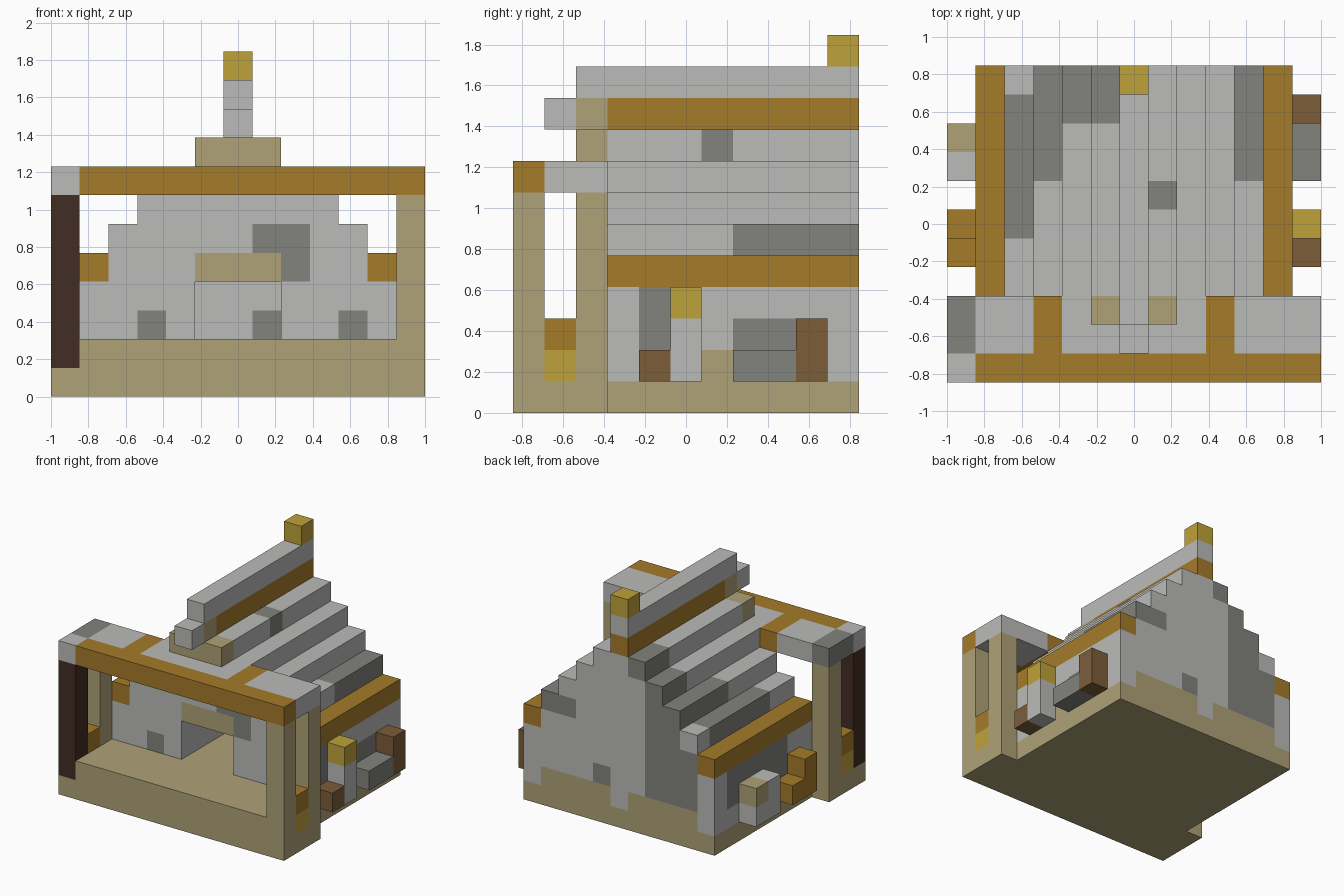
import bpy
import bmesh
from mathutils import Vector

cube = bpy.data.objects.get("Cube")
if cube:
    bpy.data.objects.remove(cube, do_unlink=True)

UNIT = 2 / 13
ORIGIN = Vector((-1, -5.5 * UNIT, 0))


# Flat colour palette
def linear(c):
    c /= 255
    return c / 12.92 if c <= 0.04045 else ((c + 0.055) / 1.055) ** 2.4


def material(name, *rgb):
    mat = bpy.data.materials.new(name)
    color = [linear(c) for c in rgb] + [1]
    mat.use_nodes = True
    mat.diffuse_color = color
    bsdf = next(n for n in mat.node_tree.nodes if n.type == 'BSDF_PRINCIPLED')
    bsdf.inputs["Base Color"].default_value = color
    bsdf.inputs["Roughness"].default_value = 0.9
    return mat


stone = material("light stone", 187, 187, 186)
dark_stone = material("dark stone", 130, 131, 125)
timber = material("orange timber", 165, 123, 42)
sand = material("pale sand", 175, 162, 120)
gold = material("gold", 190, 162, 58)
brown = material("brown wood", 125, 93, 58)
dark_wood = material("dark wood", 66, 45, 36)


# Cell ranges are inclusive; a single number means one cell
def span(v):
    return v if isinstance(v, tuple) else (v, v)


def paint(mat, x=(0, 12), y=(0, 10), z=(0, 11)):
    return mat, (span(x), span(y), span(z))


def block(name, mat, x, y, z, *patches):
    """Box on the cell grid; each surface cell takes the last matching patch."""
    ranges = [span(x), span(y), span(z)]
    mesh = bpy.data.meshes.new(name)
    mats = [mat]
    for patch in patches:
        if patch[0] not in mats:
            mats.append(patch[0])
    for m in mats:
        mesh.materials.append(m)
    bm = bmesh.new()
    for axis in range(3):
        a, b = (axis + 1) % 3, (axis + 2) % 3
        for side in (0, 1):
            for p in range(ranges[a][0], ranges[a][1] + 1):
                for q in range(ranges[b][0], ranges[b][1] + 1):
                    cell = [0, 0, 0]
                    cell[axis], cell[a], cell[b] = ranges[axis][side], p, q
                    corners = []
                    for da, db in ((0, 0), (1, 0), (1, 1), (0, 1)):
                        v = Vector(cell)
                        v[axis] += side
                        v[a] += da
                        v[b] += db
                        corners.append(bm.verts.new(ORIGIN + v * UNIT))
                    face = bm.faces.new(corners if side else corners[::-1])
                    for color, box in patches:
                        if all(lo <= c <= hi for c, (lo, hi) in zip(cell, box)):
                            face.material_index = mats.index(color)
    bmesh.ops.remove_doubles(bm, verts=bm.verts, dist=UNIT / 100)
    bm.to_mesh(mesh)
    bm.free()
    obj = bpy.data.objects.new(name, mesh)
    bpy.context.collection.objects.link(obj)
    return obj


DEPTH = (3, 10)   # house, front to back
PORCH = (0, 2)    # porch, front to back

# Foundation and porch floor
block("house_base", sand, (1, 11), DEPTH, 0)
block("room_floor", sand, (5, 7), (3, 9), 1)
block("porch_floor", sand, (0, 12), PORCH, (0, 1),
      paint(dark_wood, x=0, y=0, z=1),
      paint(gold, x=0, y=1, z=1),
      paint(gold, x=12, y=1, z=1))

# House walls around the room
block("right_wall", stone, (1, 4), DEPTH, (1, 3),
      paint(dark_stone, x=3, y=3, z=2),
      paint(dark_stone, x=1, y=(5, 9), z=(2, 3)),
      paint(dark_stone, x=(2, 4), y=10),
      paint(sand, x=(2, 4), y=10, z=1))
block("left_wall", stone, (8, 11), DEPTH, (1, 3),
      paint(dark_stone, x=10, y=3, z=2),
      paint(dark_stone, x=11, y=(7, 8), z=2),
      paint(dark_stone, x=11, y=4, z=(2, 3)),
      paint(sand, x=11, y=6, z=1),
      paint(sand, x=(8, 10), y=10, z=1))
block("back_wall", stone, (5, 7), 10, (1, 3),
      paint(dark_stone, x=7, z=2),
      paint(sand, x=5, z=1),
      paint(sand, x=7, z=1))

# Stepped roof, one tier per course
tiers = {
    4: [paint(timber, x=1), paint(timber, x=11),
        paint(sand, x=(5, 7), y=3), paint(dark_stone, x=8, y=3),
        paint(dark_stone, x=(2, 4), y=10)],
    5: [paint(dark_stone, x=2, y=(5, 9)), paint(dark_stone, x=10, y=(7, 10)),
        paint(dark_stone, x=9, y=10), paint(dark_stone, x=(7, 8), y=3),
        paint(dark_stone, x=(3, 4), y=10)],
    6: [paint(dark_stone, x=3, y=(7, 10)), paint(dark_stone, x=4, y=10)],
    7: [paint(dark_stone, x=4, y=(9, 10))],
    8: [paint(dark_stone, x=5, y=(9, 10)), paint(dark_stone, x=7, y=6)],
}
for level, patches in tiers.items():
    block(f"roof_tier_{level - 3}", stone, (level - 3, 15 - level), DEPTH,
          level, *patches)

# Ridge, gable front and finial
block("gable_front", sand, (5, 7), 2, 8)
block("ridge_beam", timber, 6, (1, 10), 9,
      paint(stone, y=1), paint(sand, y=2))
block("ridge_cap", stone, 6, (2, 10), 10)
block("ridge_finial", gold, 6, 10, 11)

# Porch posts, rails and roof
for side, x in (("right", 0), ("left", 12)):
    block(f"{side}_front_post", sand if x else dark_wood, x, 0, (2, 6))
    block(f"{side}_rear_post", sand, x, 2, (2, 6))
    block(f"{side}_rail", timber, x, 1, 2)
block("porch_roof", stone, (0, 12), PORCH, 7,
      paint(timber, x=3), paint(timber, x=9),
      paint(timber, x=(1, 12), y=0),
      paint(dark_stone, x=0, y=(1, 2)))

# Furnishings along the left side
block("left_crate", brown, 12, 4, 1)
block("left_lamp", stone, 12, 5, (1, 3), paint(gold, z=3))
block("left_bench", dark_stone, 12, (7, 8), 1)
block("left_bench_end", brown, 12, 9, (1, 2))

# Furnishings along the right side
block("right_chest", stone, 0, (7, 8), (1, 2), paint(sand, y=8, z=2))
block("right_seat", timber, 0, 5, 1)
block("right_seat_back", timber, 0, 4, (1, 2))
